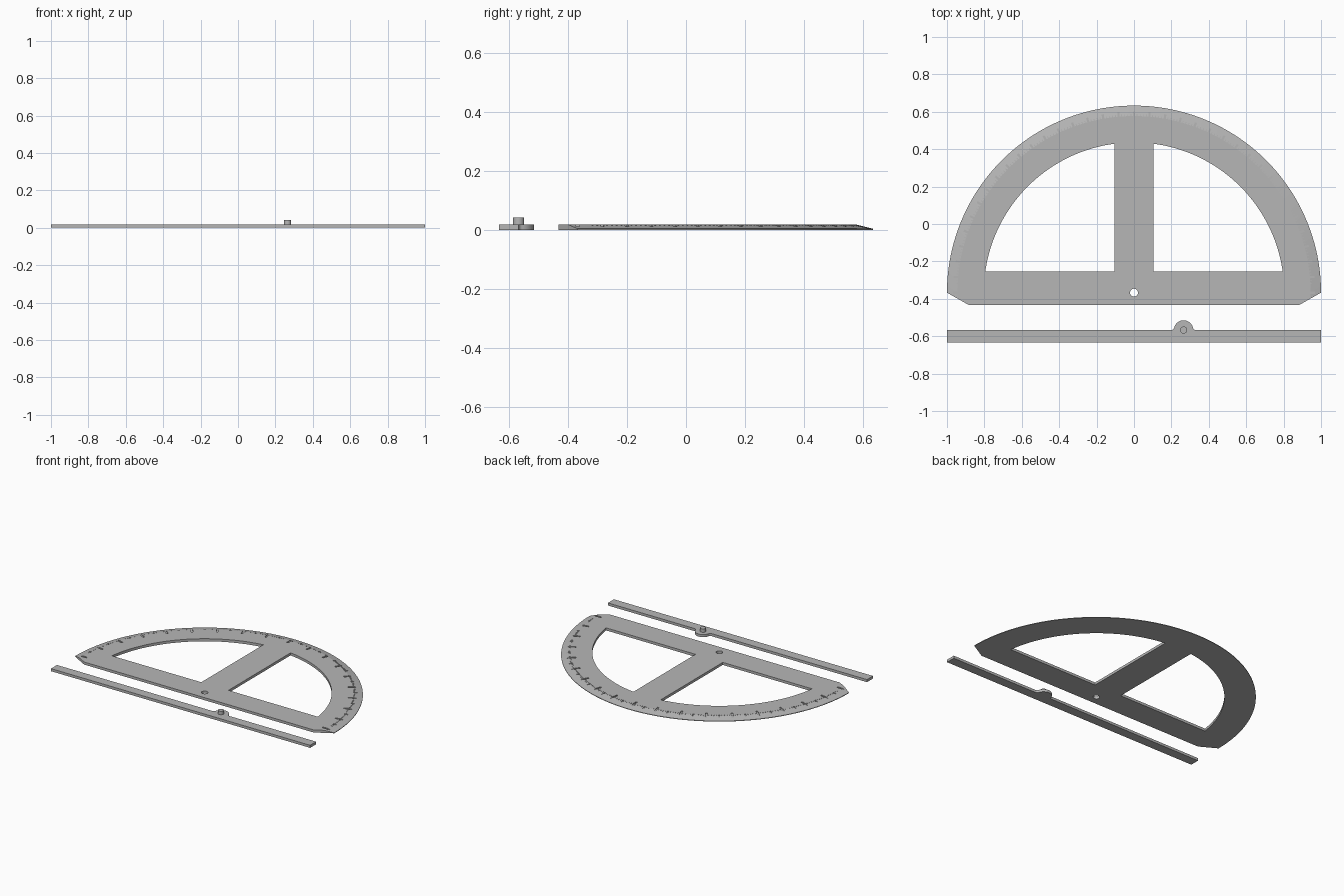
import bpy, bmesh
from math import radians, degrees, sin, cos, asin, acos, atan2
from mathutils import Matrix, Vector

cube = bpy.data.objects.get("Cube")
if cube:
    bpy.data.objects.remove(cube, do_unlink=True)

THICK = 0.018
RIM = 0.004          # height of the thin outer rim
FLOOR = 0.012        # floor height of engraved marks
CENTRE = Vector((0, -0.367))

grey = bpy.data.materials.new("matte grey")
grey.use_nodes = True
grey.diffuse_color = (0.47, 0.47, 0.47, 1)
grey.node_tree.nodes["Principled BSDF"].inputs["Base Color"].default_value = grey.diffuse_color


def arc(radius, start, end, steps, centre=(0, 0)):
    """Points on an arc, angles in degrees."""
    return [(centre[0] + radius * cos(radians(start + (end - start) * i / steps)),
             centre[1] + radius * sin(radians(start + (end - start) * i / steps)))
            for i in range(steps + 1)]


def loft(bm, layers):
    """Closed solid through outlines of equal length, given as (outline, z)."""
    rings = [[bm.verts.new((x, y, z)) for x, y in outline] for outline, z in layers]
    n = len(rings[0])
    bm.faces.new(rings[0][::-1])
    bm.faces.new(rings[-1])
    for low, high in zip(rings, rings[1:]):
        for i in range(n):
            j = (i + 1) % n
            bm.faces.new((low[i], low[j], high[j], high[i]))


def make(name, bm, offset=(0, 0)):
    bmesh.ops.translate(bm, verts=bm.verts, vec=(offset[0], offset[1], 0))
    bmesh.ops.recalc_face_normals(bm, faces=bm.faces)
    mesh = bpy.data.meshes.new(name)
    bm.to_mesh(mesh)
    bm.free()
    mesh.materials.append(grey)
    ob = bpy.data.objects.new(name, mesh)
    bpy.context.collection.objects.link(ob)
    return ob


def select(ob):
    bpy.ops.object.select_all(action='DESELECT')
    ob.select_set(True)
    bpy.context.view_layer.objects.active = ob


def carve(ob, cutter):
    cutter.hide_render = True
    mod = ob.modifiers.new("carve", 'BOOLEAN')
    mod.operation = 'DIFFERENCE'
    mod.solver = 'EXACT'
    mod.object = cutter
    select(ob)
    bpy.ops.object.modifier_apply(modifier=mod.name)
    bpy.data.objects.remove(cutter, do_unlink=True)


# Protractor plate: half disc with clipped corners and a sloping rim
foot = [(-0.885, -0.065), (0.885, -0.065)]
clip = degrees(atan2(0.0319, 0.9435))
outer = arc(1.0, 0, 180, 180) + foot
inner = arc(0.9441, -clip, 180 + clip, 180) + foot
bm = bmesh.new()
loft(bm, [(outer, 0), (outer, RIM), (inner, THICK)])
plate = make("protractor_plate", bm, CENTRE)

# Two windows either side of the stem, and the pivot hole
R, BASE, STEM = 0.803, 0.112, 0.105
window = arc(R, degrees(asin(BASE / R)), degrees(acos(STEM / R)), 48) + [(STEM, BASE)]
bm = bmesh.new()
loft(bm, [(window, -0.1), (window, 0.1)])
mirrored = [(-x, y) for x, y in window]
loft(bm, [(mirrored, -0.1), (mirrored, 0.1)])
hole = arc(0.021, 0, 352.5, 47)
loft(bm, [(hole, -0.1), (hole, 0.1)])
carve(plate, make("opening_cutter", bm, CENTRE))

# Engraved degree marks: long every ten, short every five, fine between
bm = bmesh.new()
for deg in range(0, 181):
    if deg % 10 == 0:
        start, end, width, floor = 0.91, 0.985, 0.012, FLOOR
    elif deg % 5 == 0:
        start, end, width, floor = 0.94, 0.985, 0.011, FLOOR
    elif 2 < deg < 178:
        start, end, width, floor = 0.942, 0.965, 0.004, 0.0155
    else:
        continue
    size = Vector((end - start, width, 0.04))
    place = (Matrix.Rotation(radians(deg), 4, 'Z')
             @ Matrix.Translation(((start + end) / 2, 0, floor + 0.02))
             @ Matrix.Diagonal(size.to_4d()))
    bmesh.ops.create_cube(bm, size=1, matrix=place)
carve(plate, make("mark_cutter", bm, CENTRE))

# Pointer arm: straight bar with a filleted round lug on its back edge
LUG_X, FRONT, BACK = 0.265, -0.633, -0.567
LUG_R, FILLET = 0.052, 0.016
rise = asin(FILLET / (LUG_R + FILLET))
reach = (LUG_R + FILLET) * cos(rise)
turn = degrees(rise)
lug = (arc(FILLET, 270, 180 + turn, 8, (reach, FILLET))
       + arc(LUG_R, turn, 180 - turn, 32)[1:-1]
       + arc(FILLET, -turn, -90, 8, (-reach, FILLET)))
profile = [(-1, FRONT), (1, FRONT), (1, BACK)]
profile += [(x + LUG_X, y + BACK) for x, y in lug] + [(-1, BACK)]
bm = bmesh.new()
loft(bm, [(profile, 0), (profile, THICK)])
arm = make("pointer_arm", bm)

# Pivot peg standing on the lug
bm = bmesh.new()
ring = arc(0.019, 0, 352.5, 47)
loft(bm, [(ring, THICK - 0.002), (ring, 0.042)])
peg = make("pivot_peg", bm, (LUG_X, BACK))

for ob in (plate, arm, peg):
    select(ob)
    bpy.ops.object.shade_smooth_by_angle(angle=radians(10))
